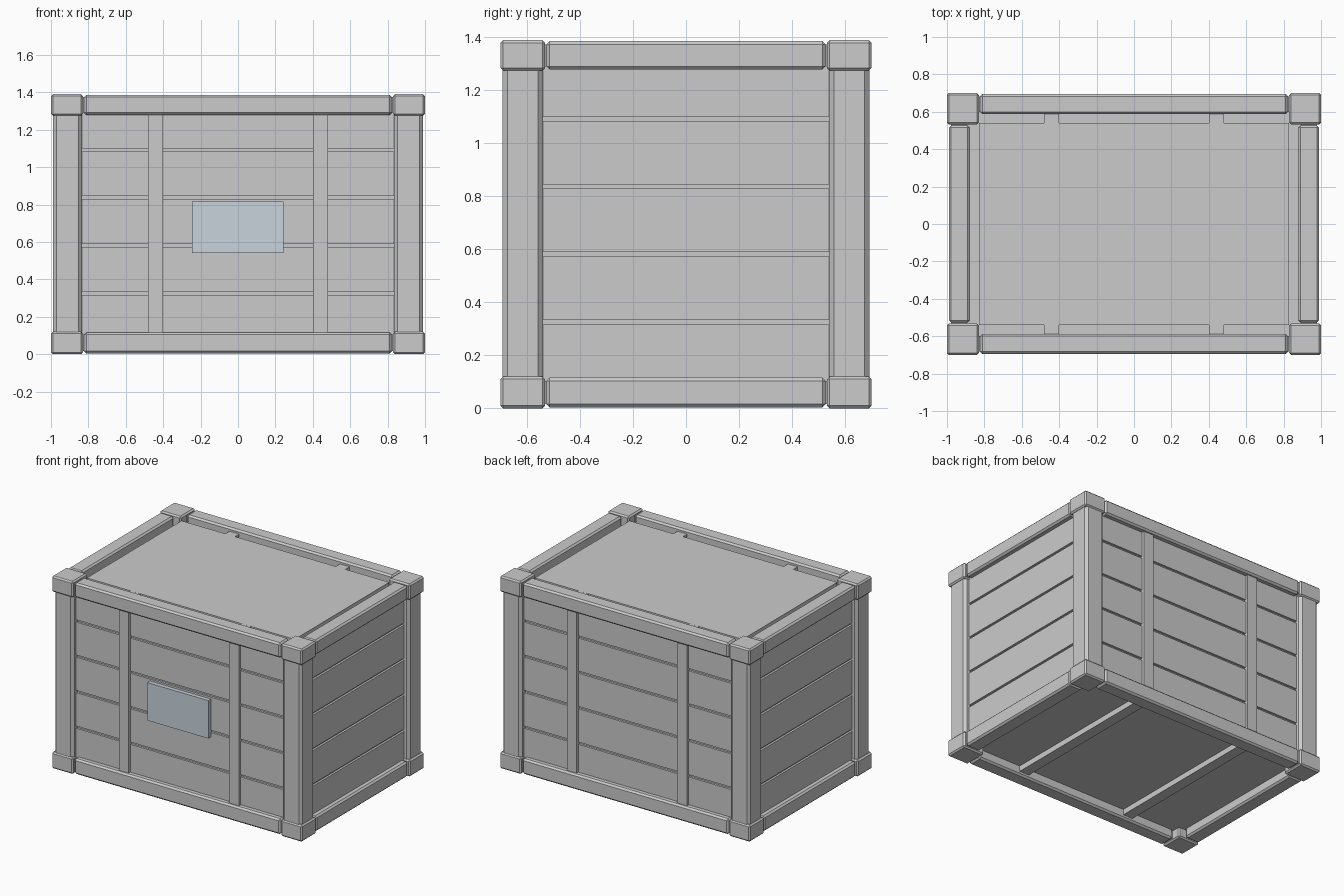
import bpy

if "Cube" in bpy.data.objects:
    bpy.data.objects.remove(bpy.data.objects["Cube"])


def box(name, lo, hi, bevel=0.0):
    """Axis-aligned box between two corners, with an optional chamfer."""
    bpy.ops.mesh.primitive_cube_add(size=1, location=[(a + b) / 2 for a, b in zip(lo, hi)])
    ob = bpy.context.object
    ob.name = name
    ob.scale = [b - a for a, b in zip(lo, hi)]
    bpy.ops.object.transform_apply(location=False, rotation=False, scale=True)
    if bevel:
        mod = ob.modifiers.new("chamfer", 'BEVEL')
        mod.width = bevel
        mod.segments = 1
    return ob


def mirrored_box(name, x, y, z, bevel=0.0, sx=(1,), sy=(1,)):
    """Copies of a box on the chosen sides of the crate."""
    for i in sx:
        for j in sy:
            xs = sorted(v * i for v in x)
            ys = sorted(v * j for v in y)
            box(name, (xs[0], ys[0], z[0]), (xs[1], ys[1], z[1]), bevel)


BOTH = (-1, 1)
H = 1.39

# Inner body and raised lid
box("crate_core", (-0.935, -0.64, 0.07), (0.935, 0.64, 1.30))
box("lid_panel", (-0.83, -0.54, 1.28), (0.83, 0.54, 1.36))

# Wall planks, separated by narrow grooves
seams = [0.07, 0.325, 0.582, 0.838, 1.092, 1.30]
for k in range(5):
    low = seams[k] + (0.008 if k > 0 else 0)
    high = seams[k + 1] - (0.008 if k < 4 else 0)
    box("wall_plank", (-0.95, -0.655, low), (0.95, 0.655, high))

# Two bands wrapping around the body
mirrored_box("band", (0.402, 0.48), (-0.675, 0.675), (0.03, 1.3595), sx=BOTH)

# Corner posts
mirrored_box("corner_post", (0.835, 0.988), (0.54, 0.692), (0.06, 1.33),
             0.018, BOTH, BOTH)

# Top and bottom frames: corner blocks and rails
for level, z in (("bottom", (0.0, 0.12)), ("top", (H - 0.115, H))):
    mirrored_box(level + "_corner_block", (0.83, 1.0), (0.532, 0.70), z, 0.01, BOTH, BOTH)
    rail_z = (z[0] + 0.004, z[1] - 0.004)
    mirrored_box(level + "_long_rail", (-0.823, 0.823), (0.588, 0.695), rail_z, 0.012, sy=BOTH)
    mirrored_box(level + "_short_rail", (0.878, 0.99), (-0.527, 0.527), rail_z, 0.012, sx=BOTH)
    # Recessed joints between rails and blocks
    mirrored_box(level + "_rail_joint", (0.80, 0.85), (0.60, 0.683),
                 (z[0] + 0.016, z[1] - 0.016), 0, BOTH, BOTH)
    mirrored_box(level + "_rail_joint", (0.892, 0.978), (0.51, 0.55),
                 (z[0] + 0.016, z[1] - 0.016), 0, BOTH, BOTH)

# Blank plate on the front
plate = box("front_plate", (-0.245, -0.685, 0.542), (0.242, -0.65, 0.816))
mat = bpy.data.materials.new("plate_blue_grey")
mat.diffuse_color = (0.58, 0.65, 0.72, 1)
mat.use_nodes = True
mat.node_tree.nodes["Principled BSDF"].inputs["Base Color"].default_value = mat.diffuse_color
plate.data.materials.append(mat)
